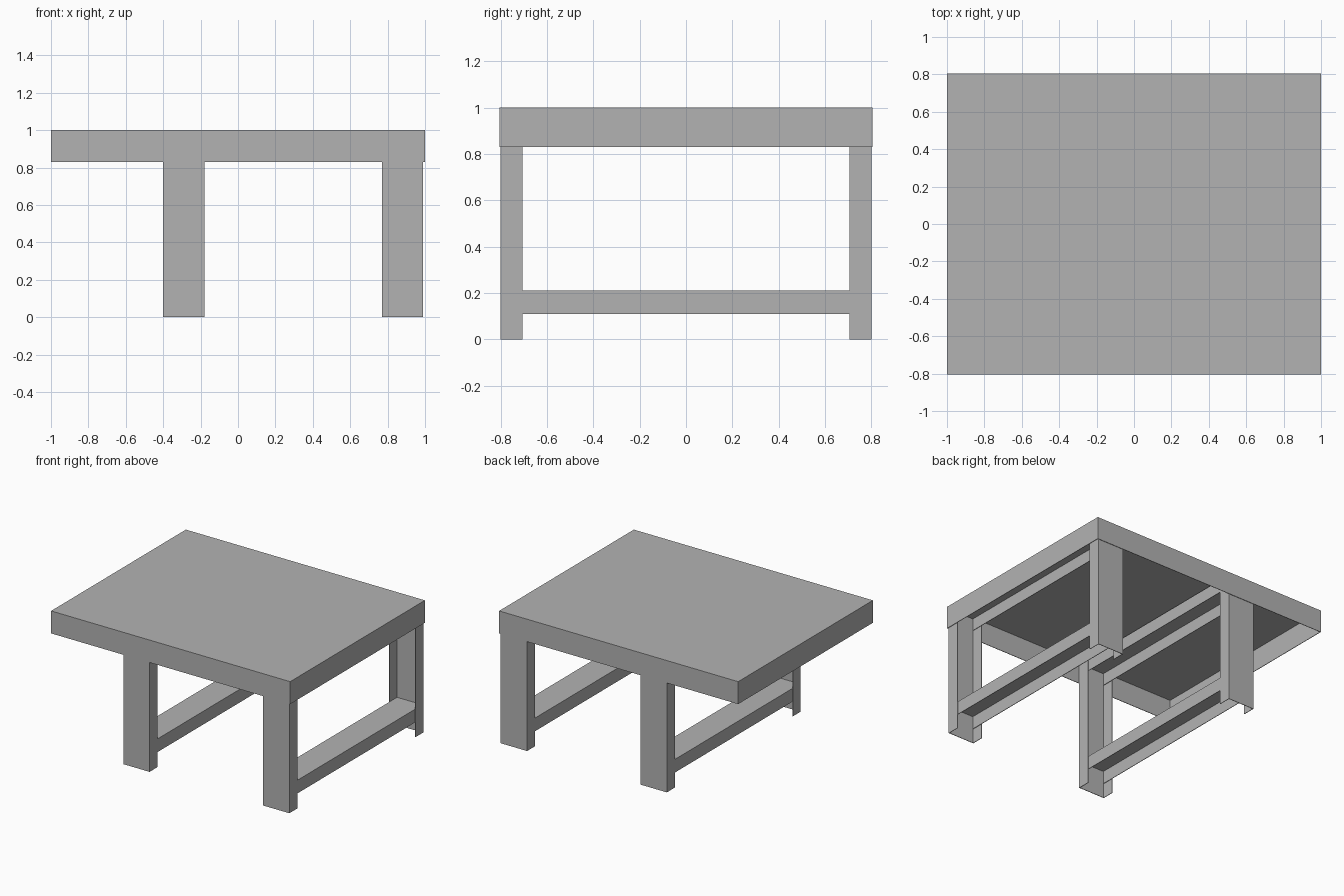
import bpy
import bmesh
from mathutils import Vector

cube = bpy.data.objects.get("Cube")
if cube:
    bpy.data.objects.remove(cube, do_unlink=True)

grey = bpy.data.materials.new("plain grey")
grey.use_nodes = True
COLOUR = (0.45, 0.45, 0.45, 1)
grey.diffuse_color = COLOUR
grey.node_tree.nodes["Principled BSDF"].inputs["Base Color"].default_value = COLOUR

SHEET = 0.004  # wall thickness


def sheet_box(name, low, high, open_sides):
    """Thin-walled box from corner low to corner high, without the sides facing open_sides."""
    low, high = Vector(low), Vector(high)
    bm = bmesh.new()
    bmesh.ops.create_cube(bm, size=1)
    bm.normal_update()
    removed = [f for f in bm.faces if any(f.normal.dot(Vector(d)) > 0.9 for d in open_sides)]
    bmesh.ops.delete(bm, geom=removed, context='FACES')
    size, centre = high - low, (low + high) / 2
    for v in bm.verts:
        v.co = Vector(a * b for a, b in zip(v.co, size)) + centre
    mesh = bpy.data.meshes.new(name)
    bm.to_mesh(mesh)
    bm.free()
    mesh.materials.append(grey)
    obj = bpy.data.objects.new(name, mesh)
    bpy.context.collection.objects.link(obj)
    walls = obj.modifiers.new("walls", 'SOLIDIFY')
    walls.thickness = SHEET
    walls.offset = -1
    walls.use_even_offset = True
    return obj


UP, DOWN = (0, 0, 1), (0, 0, -1)
FRONT, BACK = (0, -1, 0), (0, 1, 0)

# Table top with its skirt, hollow underneath
sheet_box("table_top", (-1, -0.805, 0.83), (1, 0.805, 1), [DOWN])

# Two leg frames made of open channels
for side, x0, x1 in (("right", -0.4, -0.18), ("left", 0.77, 0.99)):
    # Legs, open towards the middle
    sheet_box(f"front_{side}_leg", (x0, -0.8, 0), (x1, -0.705, 0.99), [BACK, UP, DOWN])
    sheet_box(f"back_{side}_leg", (x0, 0.705, 0), (x1, 0.8, 0.99), [FRONT, UP, DOWN])
    # Rails, open downwards and nested between the legs
    for part, z0, z1 in (("stretcher", 0.11, 0.21), ("top_rail", 0.89, 0.985)):
        sheet_box(f"{side}_{part}", (x0 + SHEET, -0.795, z0), (x1 - SHEET, 0.795, z1),
                  [DOWN, FRONT, BACK])
